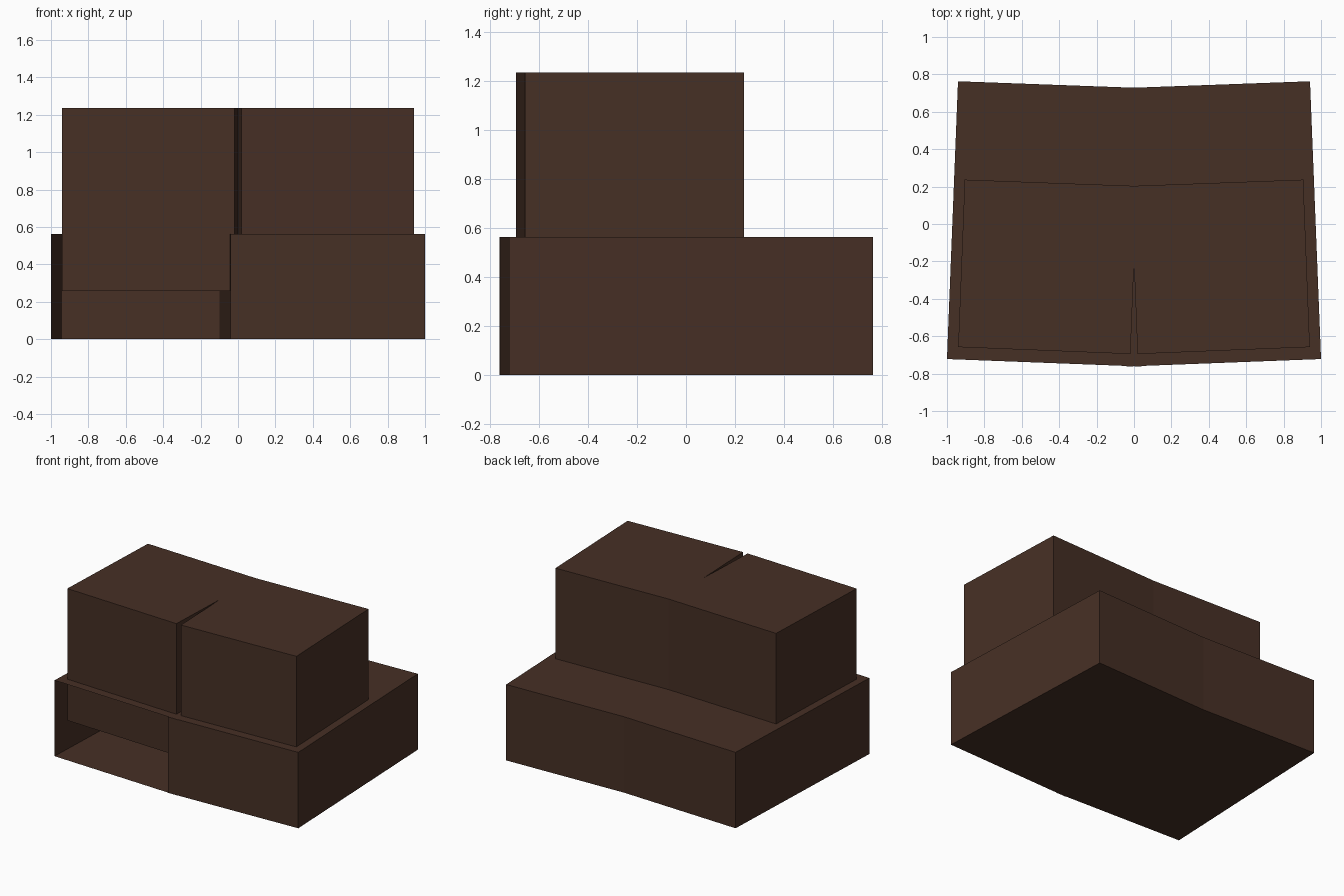
import bpy
import bmesh

if "Cube" in bpy.data.objects:
    bpy.data.objects.remove(bpy.data.objects["Cube"])

brown = bpy.data.materials.new("dark brown")
brown.diffuse_color = (0.062, 0.029, 0.0185, 1.0)
brown.use_nodes = True
brown.node_tree.nodes["Principled BSDF"].inputs["Base Color"].default_value = brown.diffuse_color


def block(name, corners, z0, z1, side=1, open_front=False):
    """Extrude a four-corner footprint; corners start with the front edge."""
    bm = bmesh.new()
    low = [bm.verts.new((side * x, y, z0)) for x, y in corners]
    high = [bm.verts.new((side * x, y, z1)) for x, y in corners]
    bm.faces.new(low)
    bm.faces.new(high)
    walls = []
    for i in range(4):
        j = (i + 1) % 4
        walls.append(bm.faces.new((low[i], low[j], high[j], high[i])))
    bmesh.ops.recalc_face_normals(bm, faces=bm.faces[:])
    if open_front:
        bmesh.ops.delete(bm, geom=[walls[0]], context='FACES_ONLY')
    mesh = bpy.data.meshes.new(name)
    bm.to_mesh(mesh)
    bm.free()
    mesh.materials.append(brown)
    obj = bpy.data.objects.new(name, mesh)
    bpy.context.collection.objects.link(obj)
    return obj


# Slightly turned footprints, mirrored for the left half
lower = [(-0.04, -0.762), (1.0, -0.722), (0.941, 0.763), (-0.099, 0.725)]
upper = [(0.019, -0.695), (0.94, -0.658), (0.905, 0.237), (-0.016, 0.203)]

for label, side in (("right", 1), ("left", -1)):
    # Wide base, with the left half open at the front
    block(label + "_base", lower, 0.0, 0.563, side, open_front=(side < 0))
    # Tall block sunk into the base
    block(label + "_upper_block", upper, 0.257, 1.235, side)
